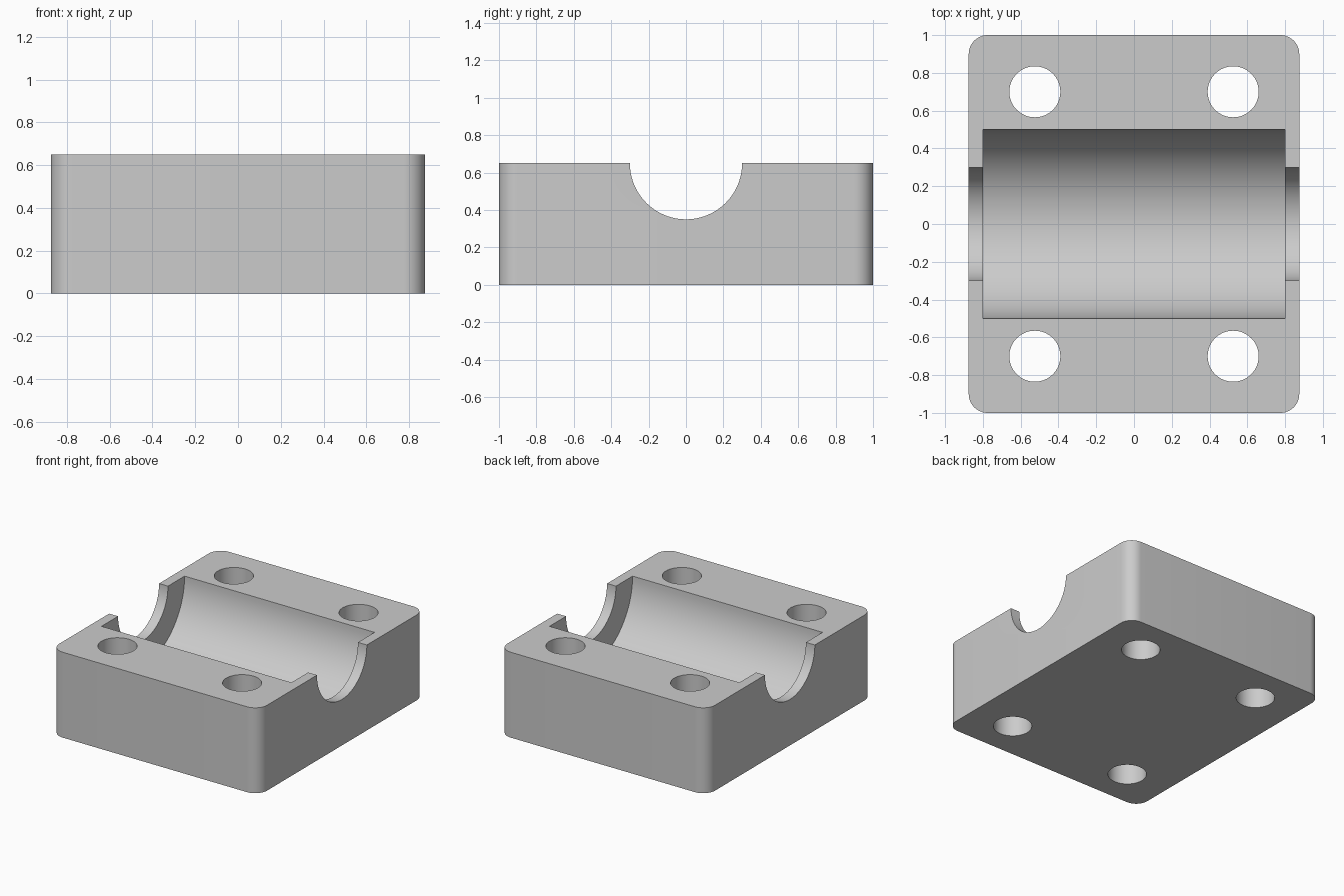
import bpy, bmesh, math
from mathutils import Matrix

default_cube = bpy.data.objects.get("Cube")
if default_cube:
    bpy.data.objects.remove(default_cube, do_unlink=True)

HALF_X, HALF_Y, HEIGHT = 0.875, 1.0, 0.65
CORNER = 0.1

# Plain grey metal
grey = bpy.data.materials.new("grey metal")
grey.use_nodes = True
colour = (0.6, 0.6, 0.6, 1)
grey.diffuse_color = colour
grey.node_tree.nodes["Principled BSDF"].inputs["Base Color"].default_value = colour


def add_object(name, bm):
    mesh = bpy.data.meshes.new(name)
    bm.to_mesh(mesh)
    bm.free()
    mesh.materials.append(grey)
    obj = bpy.data.objects.new(name, mesh)
    bpy.context.collection.objects.link(obj)
    return obj


def cylinder(name, radius, length, centre, along_x=False, sides=64):
    bm = bmesh.new()
    turn = Matrix.Rotation(math.pi / 2, 4, 'Y') if along_x else Matrix()
    bmesh.ops.create_cone(bm, cap_ends=True, segments=sides, radius1=radius,
                          radius2=radius, depth=length,
                          matrix=Matrix.Translation(centre) @ turn)
    obj = add_object(name, bm)
    obj.hide_render = True
    return obj


# Block with rounded upright corners
bm = bmesh.new()
bmesh.ops.create_cube(bm, size=1, matrix=Matrix.Translation((0, 0, HEIGHT / 2))
                      @ Matrix.Diagonal((2 * HALF_X, 2 * HALF_Y, HEIGHT, 1)))
uprights = [e for e in bm.edges
            if abs(e.verts[0].co.z - e.verts[1].co.z) > HEIGHT / 2]
bmesh.ops.bevel(bm, geom=uprights, offset=CORNER, segments=12,
                profile=0.5, affect='EDGES')
block = add_object("bearing_block", bm)

# Wide bearing pocket, narrow shaft groove and four bolt holes
cutters = [
    cylinder("bearing_pocket_cutter", 0.5, 1.6, (0, 0, HEIGHT), True, 96),
    cylinder("shaft_groove_cutter", 0.3, 2.2, (0, 0, HEIGHT), True, 96),
]
for x in (-0.525, 0.525):
    for y in (-0.7, 0.7):
        cutters.append(cylinder("bolt_hole_cutter", 0.135, 2, (x, y, HEIGHT / 2)))

bpy.ops.object.select_all(action='DESELECT')
block.select_set(True)
bpy.context.view_layer.objects.active = block
for cutter in cutters:
    cut = block.modifiers.new(cutter.name, 'BOOLEAN')
    cut.operation = 'DIFFERENCE'
    cut.solver = 'EXACT'
    cut.object = cutter
    bpy.ops.object.modifier_apply(modifier=cut.name)
for cutter in cutters:
    bpy.data.objects.remove(cutter, do_unlink=True)

# Smooth curved walls with crisp edges
bpy.ops.object.shade_smooth_by_angle(angle=math.radians(30))
